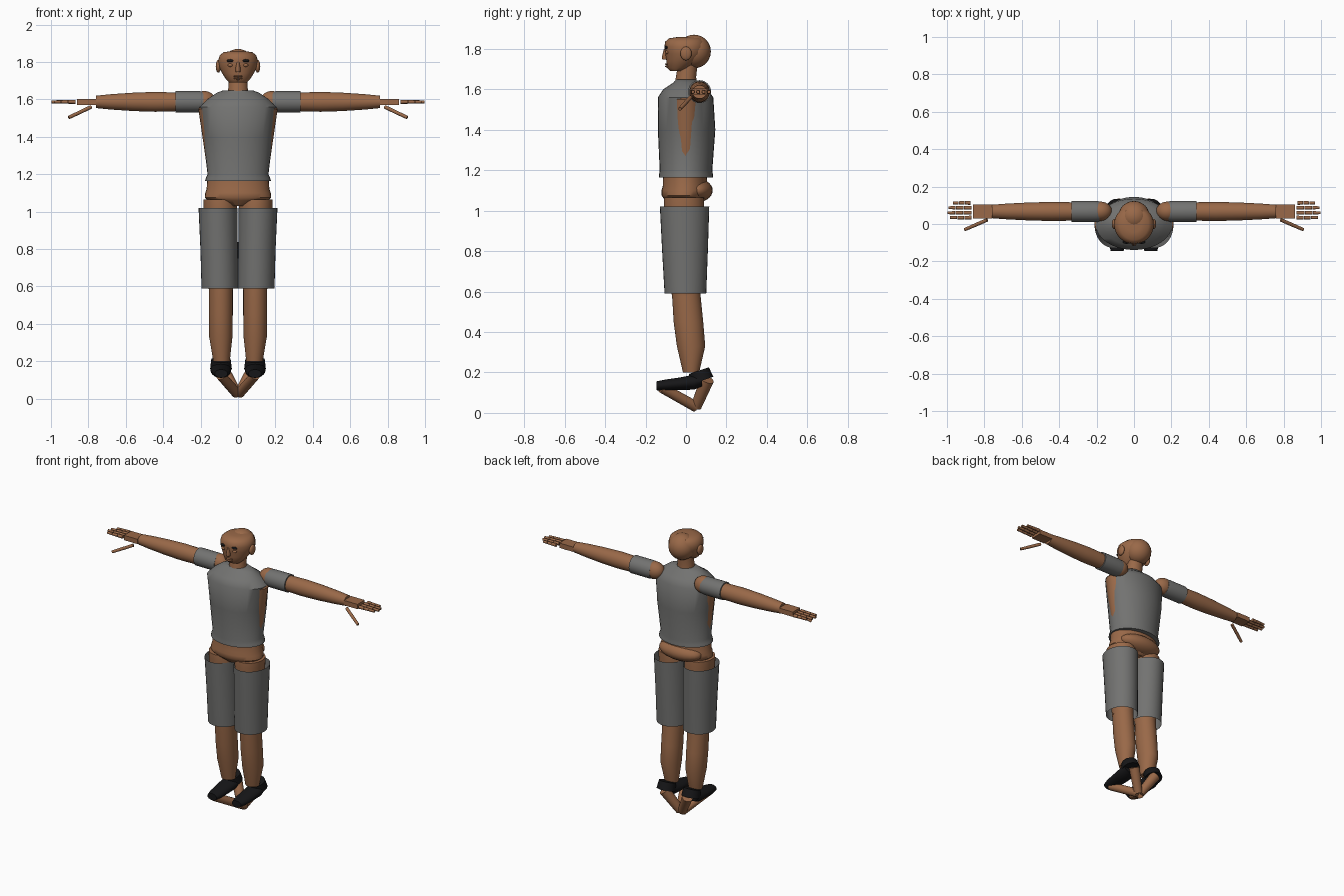
import bpy, bmesh, math
from mathutils import Vector, Matrix

cube = bpy.data.objects.get("Cube")
if cube:
    bpy.data.objects.remove(cube, do_unlink=True)


def material(name, rgb):
    m = bpy.data.materials.new(name)
    m.use_nodes = True
    m.diffuse_color = (*rgb, 1)
    bsdf = next(n for n in m.node_tree.nodes if n.type == "BSDF_PRINCIPLED")
    bsdf.inputs["Base Color"].default_value = (*rgb, 1)
    bsdf.inputs["Roughness"].default_value = 0.8
    return m


SKIN = material("brown skin", (0.32, 0.14, 0.065))
CLOTH = material("grey cloth", (0.17, 0.17, 0.165))
BLACK = material("black", (0.008, 0.008, 0.009))


def finish(name, bm, mat, angle=40):
    bmesh.ops.recalc_face_normals(bm, faces=bm.faces)
    me = bpy.data.meshes.new(name)
    bm.to_mesh(me)
    bm.free()
    me.materials.append(mat)
    me.shade_smooth()
    me.set_sharp_from_angle(angle=math.radians(angle))
    ob = bpy.data.objects.new(name, me)
    bpy.context.collection.objects.link(ob)
    return ob


def loft(name, rings, mat, axis="z", side=1, cap=True, n=32):
    """Elliptical rings (position, centre u, centre v, radius u, radius v)."""
    bm = bmesh.new()
    loops = []
    for p, cu, cv, ru, rv in rings:
        loop = []
        for i in range(n):
            a = math.tau * i / n
            u, v = cu + ru * math.cos(a), cv + rv * math.sin(a)
            x, y, z = {"x": (p, u, v), "y": (u, p, v), "z": (u, v, p)}[axis]
            loop.append(bm.verts.new((x * side, y, z)))
        loops.append(loop)
    for a, b in zip(loops, loops[1:]):
        for i in range(n):
            j = (i + 1) % n
            bm.faces.new((a[i], a[j], b[j], b[i]))
    if cap:
        bm.faces.new(loops[0])
        bm.faces.new(loops[-1])
    return finish(name, bm, mat)


def ball(name, centre, radii, mat):
    bm = bmesh.new()
    bmesh.ops.create_uvsphere(bm, u_segments=24, v_segments=14, radius=1)
    bmesh.ops.transform(bm, matrix=Matrix.Translation(centre) @ Matrix.Diagonal((*radii, 1)), verts=bm.verts)
    return finish(name, bm, mat)


def bar(name, start, end, r1, r2, mat, n=16):
    a, b = Vector(start), Vector(end)
    bm = bmesh.new()
    bmesh.ops.create_cone(bm, cap_ends=True, segments=n, radius1=r1, radius2=r2, depth=(b - a).length)
    turn = (b - a).to_track_quat("Z", "Y").to_matrix().to_4x4()
    bmesh.ops.transform(bm, matrix=Matrix.Translation((a + b) / 2) @ turn, verts=bm.verts)
    return finish(name, bm, mat)


def box(name, centre, size, mat):
    bm = bmesh.new()
    bmesh.ops.create_cube(bm, size=1)
    bmesh.ops.transform(bm, matrix=Matrix.Translation(centre) @ Matrix.Diagonal((*size, 1)), verts=bm.verts)
    return finish(name, bm, mat)


# Torso, with the bare sides showing through the shirt
loft("shirt", [(1.165, 0, 0, .176, .134), (1.18, 0, 0, .172, .133), (1.2, 0, 0, .163, .13),
               (1.4, 0, .003, .186, .142), (1.56, 0, -.002, .205, .137),
               (1.6, 0, -.002, .165, .11), (1.635, 0, 0, .115, .06), (1.648, 0, 0, .08, .05)], CLOTH)
loft("chest", [(1.2, 0, 0, .158, .09), (1.27, 0, 0, .171, .1), (1.4, 0, 0, .19, .105),
               (1.55, 0, 0, .212, .11), (1.59, 0, 0, .175, .08)], SKIN)
loft("waist", [(1.03, 0, -.01, .05, .07), (1.06, 0, -.01, .16, .1), (1.075, 0, -.01, .178, .11),
               (1.1, 0, -.005, .175, .116), (1.12, 0, -.005, .168, .11), (1.19, 0, -.005, .163, .108)], SKIN)
ball("buttocks", (0, .055, 1.1), (.15, .077, .058), SKIN)

# Head and neck
loft("neck", [(1.62, 0, 0, .058, .056), (1.66, 0, 0, .052, .05), (1.73, 0, .01, .05, .048)], SKIN)
loft("face", [(1.69, 0, -.045, .045, .032), (1.705, 0, -.035, .062, .058), (1.74, 0, -.015, .085, .082),
              (1.775, 0, -.003, .102, .1), (1.81, 0, -.003, .106, .104), (1.835, 0, -.003, .098, .1),
              (1.852, 0, 0, .078, .085), (1.858, 0, 0, .04, .045)], SKIN)
ball("cranium", (0, .04, 1.787), (.084, .083, .083), SKIN)
loft("nose", [(1.748, 0, -.095, .013, .022), (1.76, 0, -.095, .015, .024), (1.8, 0, -.1, .007, .009)], SKIN)
for z in (1.713, 1.724):
    ball("lip", (0, -.088, z), (.024, .016, .006), SKIN)

for side, label in ((1, "left"), (-1, "right")):
    # Face details
    ball(label + "_ear", (side * .105, 0, 1.777), (.014, .028, .034), SKIN)
    ball(label + "_eye", (side * .04, -.093, 1.783), (.015, .01, .009), SKIN)
    ball(label + "_brow", (side * .04, -.097, 1.807), (.021, .009, .008), BLACK)

    # Arm
    ball(label + "_shoulder", (side * .18, .068, 1.59), (.062, .052, .055), SKIN)
    loft(label + "_sleeve", [(.185, .067, 1.588, .054, .054), (.21, .067, 1.588, .057, .057),
                             (.335, .067, 1.588, .057, .057)], CLOTH, "x", side)
    loft(label + "_upper_arm", [(.33, .067, 1.587, .049, .05), (.44, .067, 1.587, .051, .053),
                                (.48, .067, 1.587, .05, .052)], SKIN, "x", side)
    loft(label + "_forearm", [(.48, .067, 1.587, .05, .052), (.56, .067, 1.587, .048, .049),
                              (.68, .067, 1.587, .042, .041), (.76, .067, 1.587, .036, .033)], SKIN, "x", side)

    # Hand: palm, four jointed fingers and thumb
    box(label + "_palm", (side * .81, .067, 1.587), (.1, .076, .032), SKIN)
    for k, (y, x0, x1) in enumerate([(.113, .875, .97), (.087, .87, .995), (.06, .87, 1), (.034, .87, .985)]):
        step = (x1 - x0) / 3
        for j in range(3):
            a = x0 + j * step
            bar(f"{label}_finger_{k + 1}_joint_{j + 1}", (side * a, y, 1.587),
                (side * (a + step * .94), y, 1.587), .011 - j * .001, .01 - j * .001, SKIN, 10)
    root, tip = Vector((side * .785, .022, 1.56)), Vector((side * .905, -.03, 1.503))
    middle = root.lerp(tip, .55)
    bar(label + "_thumb_base", root, middle, .01, .01, SKIN, 10)
    bar(label + "_thumb_tip", middle, tip, .01, .009, SKIN, 10)

    # Leg and shorts
    loft(label + "_thigh", [(.58, .092, 0, .064, .07), (.85, .094, -.005, .08, .09),
                            (1.03, .095, -.01, .09, .1), (1.065, .097, -.01, .088, .098)], SKIN, "z", side)
    loft(label + "_shin", [(.2, .088, .025, .044, .04), (.33, .092, .025, .062, .07),
                           (.45, .092, .012, .064, .073), (.6, .092, 0, .064, .07)], SKIN, "z", side)
    loft(label + "_shorts_leg", [(.59, .097, -.003, .098, .103), (.8, .101, -.005, .1, .113),
                                 (1.02, .107, -.007, .104, .122)], CLOTH, "z", side, cap=False)

    # Shoe and the tapered foot bars below it
    loft(label + "_shoe", [(-.145, .09, .134, .034, .022), (-.1, .09, .138, .046, .027),
                           (-.03, .091, .144, .052, .031), (.04, .092, .152, .055, .037),
                           (.08, .093, .165, .05, .033)], BLACK, "y", side)
    bar(label + "_ankle_cuff", (side * .091, .08, .16), (side * .091, .064, .209), .058, .052, BLACK, 24)
    bar(label + "_foot_front", (side * .092, -.12, .125), (side * .008, .05, .03), .026, .027, SKIN)
    bar(label + "_foot_back", (side * .085, .105, .165), (side * .008, .05, .032), .034, .027, SKIN)
